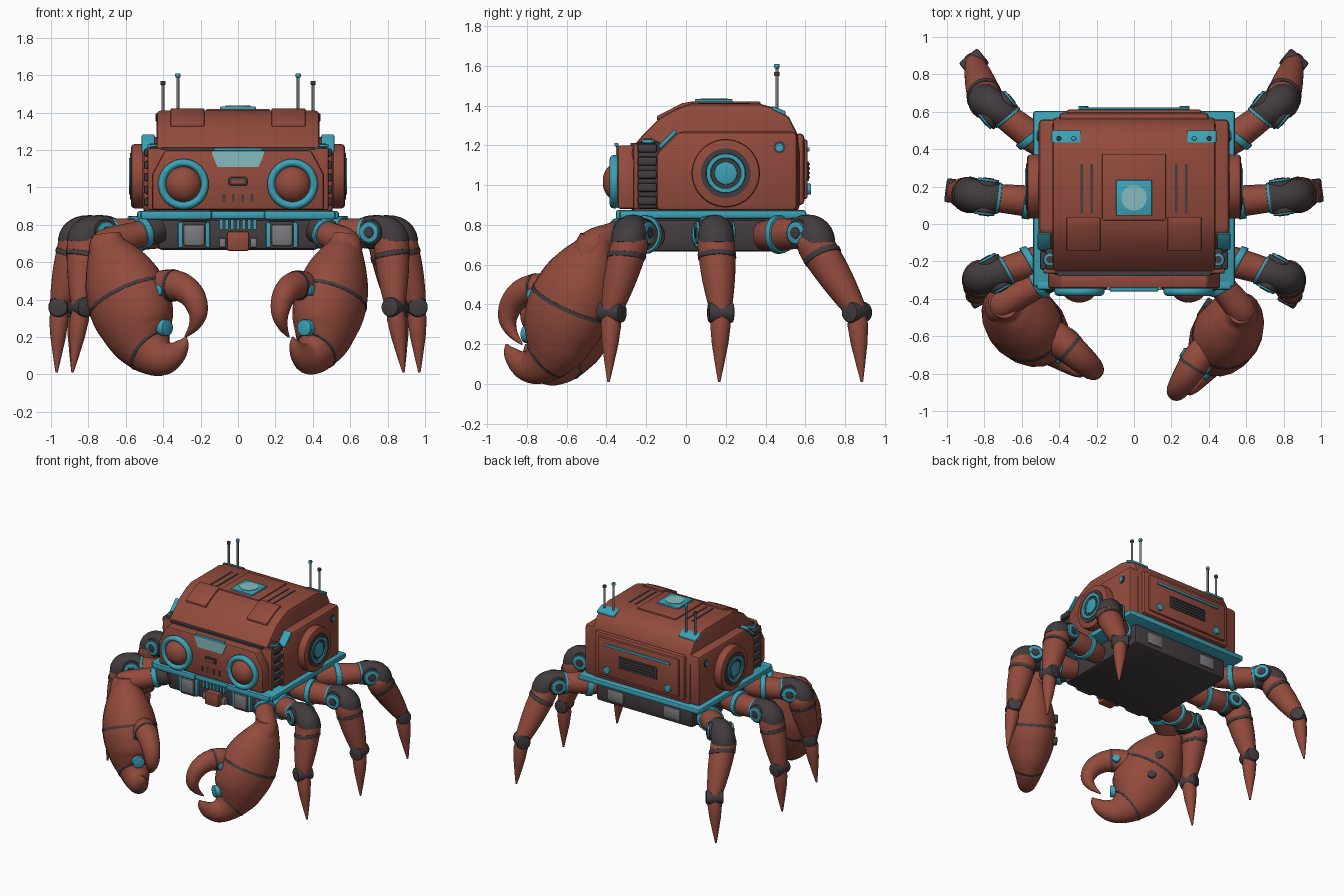
import bpy, bmesh, math
from mathutils import Vector as V

cube = bpy.data.objects.get("Cube")
if cube:
    bpy.data.objects.remove(cube, do_unlink=True)


def material(name, *rgb):
    m = bpy.data.materials.new(name)
    m.use_nodes = True
    m.diffuse_color = (*rgb, 1)
    m.node_tree.nodes["Principled BSDF"].inputs["Base Color"].default_value = (*rgb, 1)
    return m


RED = material("rust red", .29, .07, .046)
TEAL = material("teal", .045, .36, .47)
DARK = material("charcoal", .055, .045, .05)
GLASS = material("pale glass", .24, .5, .52)
GREY = material("steel grey", .2, .2, .21)
made = []


def emit(name, bm, mat, bevel=0):
    bmesh.ops.recalc_face_normals(bm, faces=bm.faces)
    if bevel:
        edges = [e for e in bm.edges if len(e.link_faces) == 2 and e.calc_face_angle() > .6]
        bmesh.ops.bevel(bm, geom=edges, offset=bevel, segments=2, profile=.5,
                        affect='EDGES', clamp_overlap=True)
    mesh = bpy.data.meshes.new(name)
    bm.to_mesh(mesh)
    bm.free()
    mesh.materials.append(mat)
    ob = bpy.data.objects.new(name, mesh)
    bpy.context.scene.collection.objects.link(ob)
    made.append(ob)


def prism(name, pts, axis, lo, hi, mat, bevel=0):
    """Extrude a flat outline along one axis."""
    bm = bmesh.new()
    rings = []
    for h in (lo, hi):
        place = {'x': lambda a, b: (h, a, b), 'y': lambda a, b: (a, h, b), 'z': lambda a, b: (a, b, h)}[axis]
        rings.append([bm.verts.new(place(a, b)) for a, b in pts])
    for i in range(len(pts)):
        bm.faces.new((rings[0][i - 1], rings[0][i], rings[1][i], rings[1][i - 1]))
    for r in rings:
        bm.faces.new(r)
    emit(name, bm, mat, bevel)


def box(name, x, y, z, mat, bevel=0):
    """Box from its low and high limits on each axis."""
    prism(name, [(x[0], y[0]), (x[1], y[0]), (x[1], y[1]), (x[0], y[1])], 'z', *z, mat, bevel)


def loft(name, path, radii, n, mat, flat=1, along=None, sides=20, bevel=0):
    """Skin elliptical rings along a path; n is the flattened direction."""
    bm = bmesh.new()
    rings = []
    for i, (p, r) in enumerate(zip(path, radii)):
        tangent = along or path[min(i + 1, len(path) - 1)] - path[max(i - 1, 0)]
        u = tangent.cross(n).normalized()
        angles = [math.tau * k / sides for k in range(sides)]
        rings.append([bm.verts.new(p + u * r * math.cos(a) + n * r * flat * math.sin(a)) for a in angles])
    for a, b in zip(rings, rings[1:]):
        for i in range(sides):
            bm.faces.new((a[i - 1], a[i], b[i], b[i - 1]))
    bm.faces.new(rings[0])
    bm.faces.new(rings[-1])
    emit(name, bm, mat, bevel)


def lathe(name, c, d, profile, mat, bevel=0, sides=28):
    """Turn (height, radius) pairs around direction d."""
    c, d = V(c), V(d).normalized()
    loft(name, [c + d * h for h, r in profile], [r for h, r in profile],
         d.orthogonal().normalized(), mat, along=d, sides=sides, bevel=bevel)


def disc(name, c, d, r, h, mat, bevel=0, sides=24):
    lathe(name, c, d, [(0, r), (h, r)], mat, bevel, sides)


def resample(rows, steps=6):
    """Smooth curve through rows of numbers."""
    rows = [V(r) for r in rows]
    out = []
    for i in range(len(rows) - 1):
        a, b, c, d = rows[max(i - 1, 0)], rows[i], rows[i + 1], rows[min(i + 2, len(rows) - 1)]
        for k in range(steps):
            t = k / steps
            out.append(b + (c - a) * t / 2 + (a * 2 - b * 5 + c * 4 - d) * t * t / 2
                       + (b * 3 - a - c * 3 + d) * t ** 3 / 2)
    return out + [rows[-1]]


# Body shell, side hull, face
shell = [(-.28, .87), (-.27, 1.19), (-.22, 1.25), (-.13, 1.34), (-.05, 1.385), (.02, 1.41), (.37, 1.41),
         (.46, 1.385), (.52, 1.34), (.56, 1.26), (.57, 1.17), (.57, .87)]
prism("upper_shell", shell, 'x', -.435, .435, RED, .02)
prism("side_hull", [(-.15, .87), (-.15, 1.16), (-.04, 1.27), (.56, 1.27), (.56, .87)], 'x', -.51, .51, RED, .025)
prism("face_plate", [(-.46, .88), (-.46, 1.07), (-.39, 1.2), (.39, 1.2), (.46, 1.07), (.46, .88)],
      'y', -.345, -.25, RED, .015)
box("brow_seam", (-.41, .41), (-.278, -.22), (1.2, 1.213), DARK)
box("base_plate", (-.54, .54), (-.335, .605), (.83, .875), TEAL, .015)
box("chassis", (-.43, .43), (-.28, .53), (.665, .83), DARK, .025)

# Face details
prism("windshield", [(-.145, 1.195), (.145, 1.195), (.11, 1.11), (-.11, 1.11)], 'y', -.353, -.34, GLASS)
box("windshield_strip", (-.13, .13), (-.36, -.34), (1.195, 1.212), TEAL, .004)
box("mouth_frame", (-.05, .05), (-.355, -.34), (1.01, 1.055), DARK, .008)
box("mouth_inset", (-.035, .035), (-.36, -.35), (1.022, 1.043), RED)
for i in range(4):
    x = -.075 + .05 * i
    box("face_slit", (x - .007, x + .007), (-.351, -.34), (.925, .965), DARK)

# Front of the chassis
for i in range(7):
    x = -.09 + .03 * i
    box("grille_bar", (x - .009, x + .009), (-.31, -.27), (.775, .828), TEAL)
box("tow_block", (-.06, .06), (-.34, -.27), (.66, .765), RED, .012)

# Roof and back details
box("roof_panel", (-.17, .17), (.02, .375), (1.4, 1.42), RED, .006)
box("roof_hatch", (-.095, .095), (.045, .235), (1.41, 1.433), TEAL, .005)
disc("roof_lamp", (0, .14, 1.43), (0, 0, 1), .068, .007, GLASS)
box("back_panel", (-.4, .4), (.55, .595), (.9, 1.26), RED, .02)
box("back_inner_panel", (-.36, .36), (.58, .612), (.93, 1.23), RED, .012)
box("back_strip", (-.29, .29), (.6, .622), (1.17, 1.19), TEAL, .004)
box("back_vent", (-.17, .17), (.6, .618), (1.02, 1.12), DARK, .005)
for i in range(4):
    z = 1.035 + .022 * i
    box("vent_slat", (-.155, .155), (.61, .624), (z, z + .009), DARK)


def leg(s, hip, knee, ankle, foot):
    hip, knee, ankle, foot = [V((s * p[0], p[1], p[2])) for p in (hip, knee, ankle, foot)]
    out = (knee - hip).normalized()
    n = V((ankle.y - hip.y, hip.x - ankle.x, 0)).normalized()
    loft("leg_hip", [hip - out * .12, hip, knee], [.07, .085, .072], n, RED, bevel=.008)
    loft("hip_bracket", [hip + out * .01, hip + out * .05], [.098, .096], n, TEAL, bevel=.005)
    loft("knee_cuff", [knee - out * .075, knee - out * .055], [.083, .083], n, TEAL, bevel=.005)
    # Elbow block rounds over to the thigh
    elbow = resample([knee - out * .06, knee + out * .03, knee + out * .075 + V((0, 0, -.025)),
                      knee + out * .085 + V((0, 0, -.06))], 3)
    loft("leg_knee", elbow, [.082] + [.09] * (len(elbow) - 1), n, DARK)
    for d in (n, -n):
        disc("knee_rim", knee + d * .05, d, .068, .035, DARK, .006)
        disc("knee_hub", knee + d * .05, d, .057, .048, TEAL, .008)
        disc("knee_bolt", knee + d * .09, d, .03, .012, DARK, .004)
    # Thigh tapers to the ankle
    bend = knee + out * .08 + V((0, 0, -.075))
    rows = [(knee + out * .075 + V((0, 0, -.03)), .088), (bend, .095),
            (bend.lerp(ankle, .4), .087), (bend.lerp(ankle, .75), .07), (ankle, .052)]
    thigh = resample([(*p, r) for p, r in rows], 4)
    loft("leg_thigh", [p.xyz for p in thigh], [p.w for p in thigh], n, RED)
    loft("thigh_band", [bend.lerp(ankle, f) for f in (.1, .18)], [.098, .097], n, DARK, bevel=.005)
    disc("leg_ankle", ankle - n * .064, n, .053, .128, DARK, .012)
    spike = [ankle.lerp(foot, f) for f in (.04, .18, .45, .75, 1)]
    loft("leg_spike", spike, [.045, .052, .042, .023, .006], n, RED)


def claw(s, centre, heading, scale):
    d = V((*heading, 0)).normalized()
    n = V((d.y, -d.x, 0))
    base = V((*centre, 0))
    inner = n * s

    def place(t, z):
        return base + d * t * scale + V((0, 0, z))

    def part(name, rows, mat, flat, grow=1, shift=0):
        loft(name, [place(r[0], r[1]) + inner * shift for r in rows],
             [r[2] * grow * scale for r in rows], n, mat, flat)

    palm = resample([(-.14, .75, .075), (-.13, .685, .105), (-.1, .61, .15), (-.05, .51, .197), (.005, .4, .218),
                     (.05, .3, .21), (.095, .2, .175), (.155, .125, .125), (.235, .09, .09),
                     (.31, .11, .062), (.365, .16, .034), (.385, .2, .005)])
    finger = resample([(.1, .45, .07), (.21, .475, .08), (.31, .465, .072), (.385, .41, .062),
                       (.415, .33, .048), (.39, .26, .028), (.33, .2, .005)])
    part("claw_palm", palm, RED, .84)
    for k in (23, 41):
        part("claw_seam", palm[k:k + 2], DARK, .84, 1.015)
    part("claw_finger", finger, RED, 1, 1, .06)
    part("finger_seam", finger[8:10], DARK, 1, 1.03, .06)
    disc("mouth_button", place(.15, .25), d, .045, .125, TEAL, .008)
    for e in (n, -n):
        disc("finger_hinge", place(.22, .45) + inner * .06 + e * .05, e, .03, .04, TEAL, .008)
    for t, z in ((-.07, .45), (-.02, .29)):
        disc("palm_bolt", place(t, z) + inner * .15, inner, .032, .04, DARK, .006)
    # Shoulder and arm
    shoulder, elbow = V((s * .42, -.27, .78)), place(-.14, .7)
    side = (elbow - shoulder).cross(V((0, 0, 1))).normalized()
    arm = resample([shoulder, shoulder.lerp(elbow, .5), elbow, elbow + V((0, -.03, -.06))], 4)
    loft("claw_arm", arm, [.065 + .002 * i for i in range(len(arm))], side, RED)
    loft("shoulder_ring", [shoulder.lerp(elbow, f) for f in (.24, .36)], [.082, .082], side, TEAL, bevel=.008)
    loft("shoulder_socket", [shoulder, shoulder.lerp(elbow, .24)], [.075, .075], side, DARK, bevel=.008)


for s in (-1, 1):
    def span(a, b):
        return sorted((s * a, s * b))

    # Eyes
    eye = (s * .292, -.34, 1.017)
    turns = [math.pi * (a / 6 - .5) for a in range(10)]
    lathe("eye_ring", eye, (0, -1, 0), [(.02 + .024 * math.sin(a), .115 + .021 * math.cos(a)) for a in turns], TEAL)
    dome = [(.08 * math.sin(a * math.pi / 16), .098 * math.cos(a * math.pi / 16)) for a in range(8)]
    lathe("eye_dome", eye, (0, -1, 0), dome, RED)

    # Side wheel hub
    hub = (s * .48, .2, 1.06)
    disc("hub_pod", hub, (s, 0, 0), .172, .091, RED, .015, 36)
    lathe("hub_rim", hub, (s, 0, 0), [(.08, .125), (.098, .125), (.098, .1), (.085, .095)], DARK)
    lathe("hub_ring", hub, (s, 0, 0), [(.08, .1), (.103, .098), (.103, .078), (.09, .074)], TEAL)
    disc("hub_well", hub, (s, 0, 0), .074, .096, DARK)
    disc("hub_cap", hub, (s, 0, 0), .058, .103, TEAL, .006)
    disc("side_bolt", (s * .5, .47, 1.19), (s, 0, 0), .03, .015, DARK)
    disc("side_bolt_cap", (s * .5, .47, 1.19), (s, 0, 0), .019, .02, TEAL)

    # Cheek vents and corner lamps
    box("cheek_front", span(.4, .485), (-.265, -.238), (.88, 1.21), RED, .01)
    box("cheek_block", span(.4, .475), (-.245, -.13), (.88, 1.22), DARK, .015)
    for i in range(5):
        z = .9 + .066 * i
        box("cheek_rib", span(.42, .503), (-.245, -.145), (z, z + .045), DARK, .012)
    lamp = [(-.13, 1.18), (-.045, 1.265), (-.055, 1.285), (-.14, 1.2)]
    prism("corner_lamp", lamp, 'x', *span(.445, .515), TEAL, .006)
    disc("corner_bolt", (s * .45, -.19, 1.21), (0, 0, 1), .034, .02, TEAL, .005)
    disc("corner_bolt_cap", (s * .45, -.19, 1.225), (0, 0, 1), .02, .01, DARK)
    box("bumper_plate", span(.14, .52), (-.352, -.3), (.829, .876), TEAL, .012)

    # Chassis pods, front and back
    box("pod_frame", span(.15, .32), (-.295, -.26), (.675, .815), TEAL, .01)
    box("pod_band", span(.168, .302), (-.3, -.26), (.67, .82), DARK, .01)
    box("pod_drum", span(.175, .295), (-.315, -.26), (.685, .805), GREY, .02)
    box("tow_clamp", span(.065, .1), (-.31, -.26), (.68, .73), GREY, .006)
    box("rear_lamp", span(.18, .32), (.5, .54), (.7, .79), GREY, .01)
    disc("back_bolt", (s * .27, .6, .98), (0, 1, 0), .028, .03, TEAL, .006)

    # Roof flaps, slots and antennas
    flap = [(-.145, 1.325), (.035, 1.4), (.035, 1.422), (-.02, 1.412), (-.145, 1.348)]
    prism("roof_flap", flap, 'x', *span(.18, .36), RED, .004)
    for x in (.225, .28):
        box("roof_slot", span(x - .007, x + .007), (.06, .32), (1.4, 1.414), DARK)
    mount = [(.435, 1.38), (.5, 1.35), (.5, 1.372), (.435, 1.398)]
    prism("antenna_mount", mount, 'x', *span(.285, .44), TEAL, .004)
    for x, top, tip in ((.322, 1.61, TEAL), (.402, 1.57, DARK)):
        disc("antenna_rod", (s * x, .457, 1.38), (0, 0, 1), .008, top - 1.39, GREY, sides=10)
        disc("antenna_tip", (s * x, .457, top - .022), (0, 0, 1), .014, .022, tip, .004, 12)

    # Legs, front to back
    leg(s, (.52, -.2, .75), (.745, -.265, .76), (.84, -.375, .36), (.885, -.39, .01))
    leg(s, (.54, .12, .75), (.79, .145, .76), (.955, .175, .36), (.97, .167, .01))
    leg(s, (.52, .45, .75), (.73, .61, .76), (.855, .86, .36), (.885, .885, .01))

claw(1, (.5, -.58), (-.54, -.84), 1)
claw(-1, (-.59, -.53), (.75, -.66), 1.08)

# Smooth shading with sharp creases
bpy.ops.object.select_all(action='DESELECT')
for ob in made:
    ob.select_set(True)
bpy.context.view_layer.objects.active = made[0]
bpy.ops.object.shade_smooth_by_angle(angle=math.radians(40))
